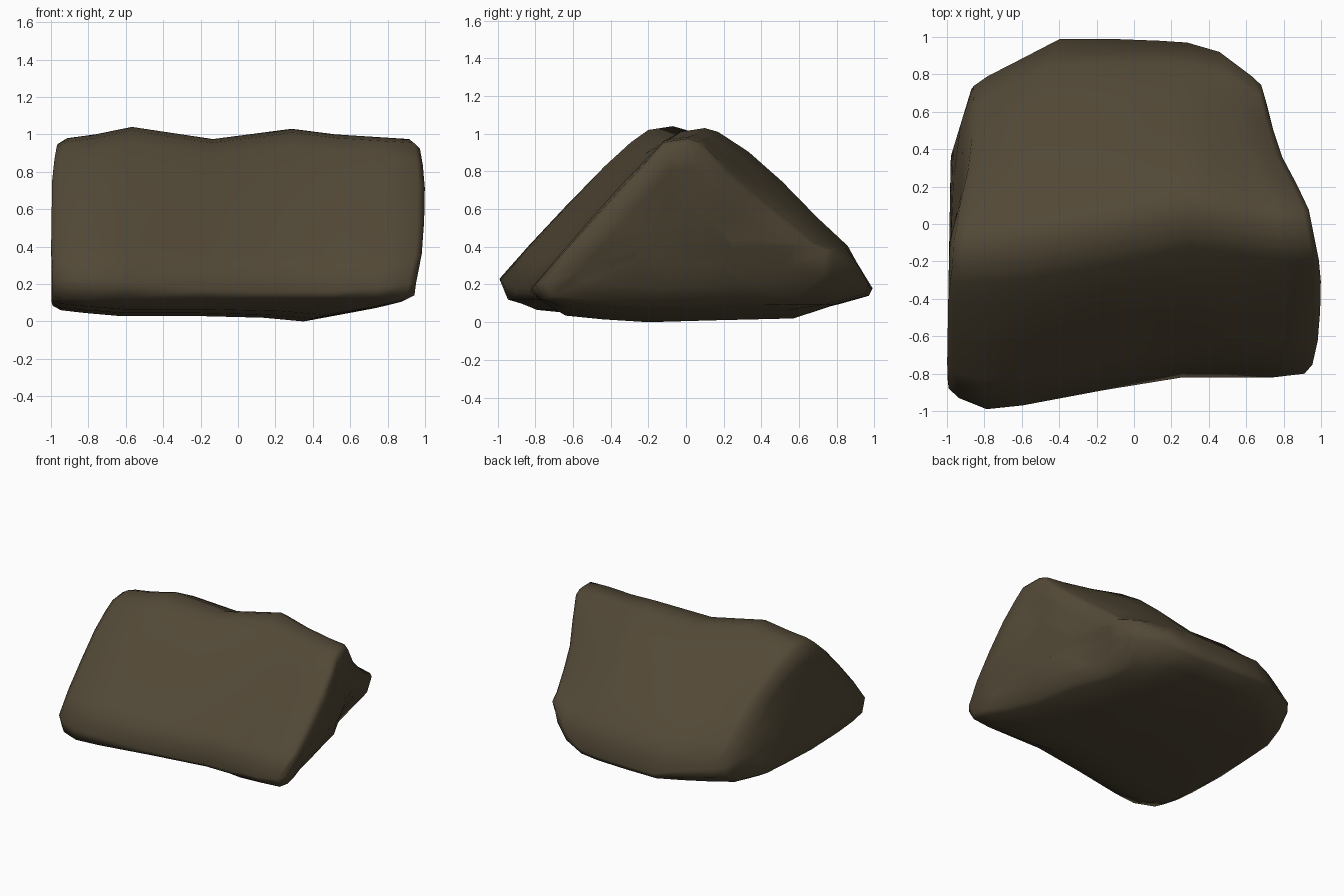
import bpy, bmesh

cube = bpy.data.objects.get("Cube")
if cube:
    bpy.data.objects.remove(cube, do_unlink=True)

mat = bpy.data.materials.new("brown stone")
mat.use_nodes = True
colour = (0.084, 0.065, 0.037, 1)
mat.diffuse_color = colour
mat.node_tree.nodes["Principled BSDF"].inputs["Base Color"].default_value = colour


def interp(table, v):
    """Piecewise linear lookup of v in (key, value) pairs."""
    if v <= table[0][0]:
        return table[0][1]
    for (a, p), (b, q) in zip(table, table[1:]):
        if v <= b:
            return p + (q - p) * (v - a) / (b - a)
    return table[-1][1]


# Plan outline of the two end faces, as x against y
LEFT = [(-0.98, -0.98), (-0.8, -1), (0.36, -0.98), (0.72, -0.87), (0.83, -0.79), (1, -0.62)]
RIGHT = [(-0.82, 0.95), (-0.7, 0.99), (-0.25, 1.0), (0.1, 0.93), (0.4, 0.77),
         (0.76, 0.68), (0.83, 0.63), (1, 0.58)]


def left_end(y, z):
    """Left face leans inwards near the top and the back."""
    lean = interp([(0.3, 0), (0.65, 0.12)], z) * interp([(-0.1, 0), (0.4, 1)], y)
    return interp(LEFT, y) + lean + interp([(0.8, 0), (1, 0.03)], z)


def right_end(y, z):
    """Right face is undercut towards the ground."""
    under = interp([(0.05, 0.25), (0.2, 0.11), (0.4, 0)], z)
    return interp(RIGHT, y) - under * interp([(-0.8, 0.1), (-0.3, 1), (0.5, 1), (0.8, 0.3)], y)


# Stations: u, front y, front z, ridge y, ridge z, back y, back z, floor z, back bulge
STATIONS = [
    (-0.95, -0.93, 0.23, -0.1, 0.98, 0.79, 0.24, 0.06, 0.06),
    (-0.8, -0.99, 0.23, -0.09, 1.0, 0.88, 0.22, 0.045, 0.09),
    (-0.6, -0.97, 0.21, -0.07, 1.04, 0.99, 0.18, 0.03, 0.11),
    (-0.15, -0.89, 0.17, 0.0, 0.975, 0.99, 0.18, 0.03, 0.11),
    (0.3, -0.82, 0.16, 0.1, 1.03, 0.98, 0.18, 0.02, 0.1),
    (0.55, -0.82, 0.16, 0.06, 1.0, 0.97, 0.2, 0.0, 0.08),
    (0.8, -0.82, 0.18, 0.02, 0.985, 0.92, 0.29, 0.04, 0.01),
    (0.965, -0.8, 0.2, 0.01, 0.975, 0.79, 0.38, 0.07, -0.05),
]


def section(front, fz, ridge, top, back, bz, floor, bulge):
    """Rounded triangular cross-section as (y, z) points."""
    pts = [(-0.2, floor), (front + 0.38, floor + 0.015), (front + 0.18, floor + 0.035),
           (front + 0.045, 0.12), (front, fz)]
    ry, by = ridge - 0.13, ridge + 0.07
    swell = 0.025 + 0.3 * bulge
    for t, b in ((0.2, 0.5), (0.45, 0.9), (0.7, 1), (0.88, 0.7)):
        pts.append((front + (ry - front) * t, fz + (top - 0.03 - fz) * t + b * swell))
    pts += [(ry, top - 0.02), (ridge, top), (by, top - 0.02)]
    for t, b in ((0.2, 0.6), (0.42, 0.85), (0.65, 0.85), (0.85, 1.0)):
        pts.append((by + (back - by) * t, top - 0.02 + (bz - top + 0.02) * t + b * bulge))
    pts += [(back, bz), (back - 0.02, bz * 0.5 + 0.05), (back - 0.18, 0.095),
            (back - 0.4, floor + 0.02), (0.15, floor + 0.01)]
    return pts


def shrink(pts, k):
    cy = sum(p[0] for p in pts) / len(pts)
    cz = sum(p[1] for p in pts) / len(pts)
    return [(cy + (y - cy) * k, cz + (z - cz) * k) for y, z in pts]


# Rings along the stone, with tucked-in rings closing each end
first, last = section(*STATIONS[0][1:]), section(*STATIONS[-1][1:])
rings = [(-1, shrink(first, k)) for k in (0.35, 0.7, 0.94)]
rings += [(s[0], section(*s[1:])) for s in STATIONS]
rings += [(u, shrink(last, k)) for u, k in ((1, 0.94), (0.98, 0.7), (0.945, 0.35))]

bm = bmesh.new()
loops = []
for u, pts in rings:
    loop = []
    for y, z in pts:
        a, b = left_end(y, z), right_end(y, z)
        loop.append(bm.verts.new((a + (b - a) * (u + 1) / 2, y, z)))
    loops.append(loop)
n = len(loops[0])
for p, q in zip(loops, loops[1:]):
    for i in range(n):
        j = (i + 1) % n
        bm.faces.new((p[i], p[j], q[j], q[i]))
bm.faces.new(loops[0])
bm.faces.new(loops[-1])
bmesh.ops.recalc_face_normals(bm, faces=bm.faces)
for f in bm.faces:
    f.smooth = True

mesh = bpy.data.meshes.new("boulder")
bm.to_mesh(mesh)
bm.free()
mesh.materials.append(mat)
boulder = bpy.data.objects.new("boulder", mesh)
bpy.context.collection.objects.link(boulder)
